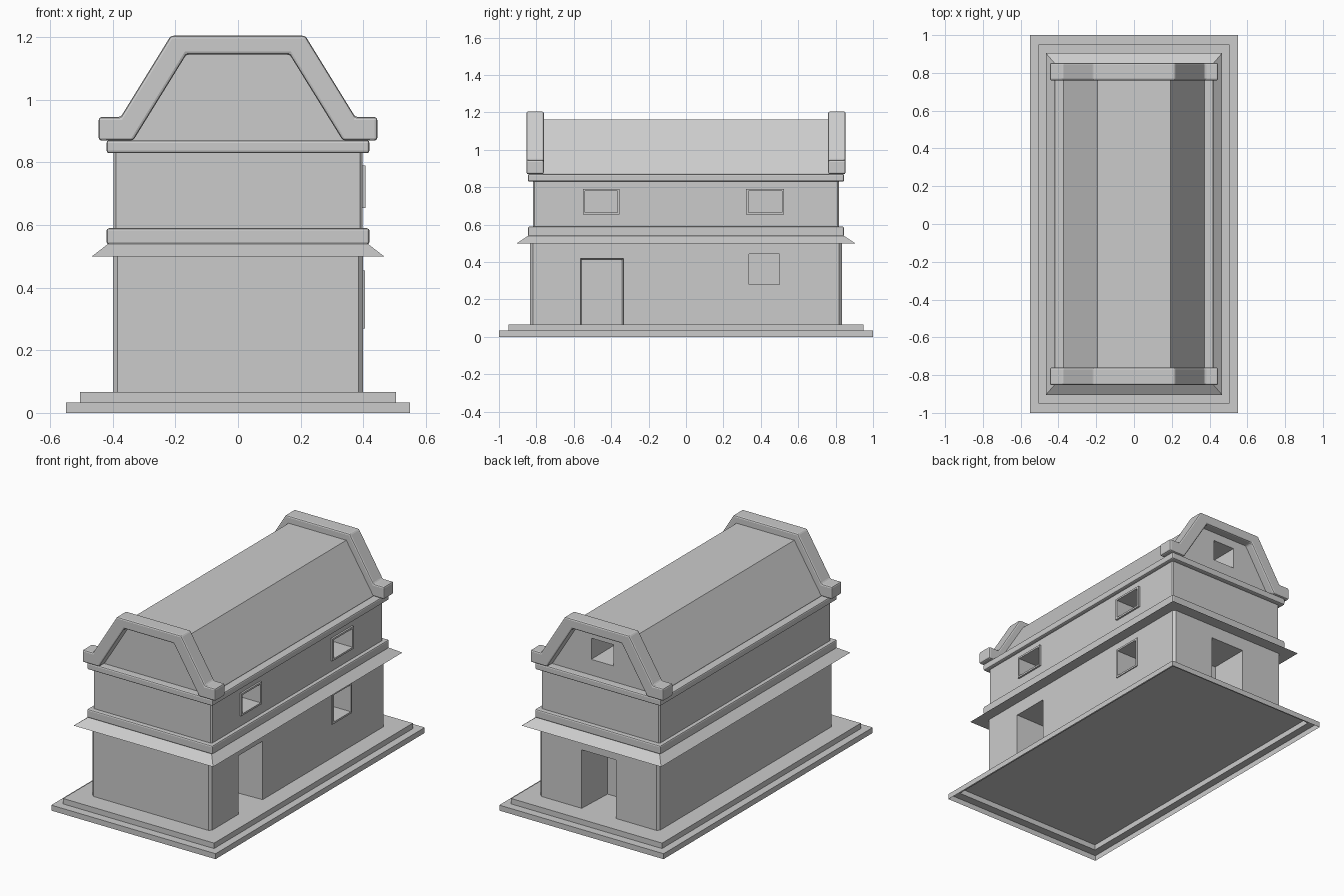
import bpy, bmesh
from mathutils import Vector

if "Cube" in bpy.data.objects:
    bpy.data.objects.remove(bpy.data.objects["Cube"])


def finish(name, bm, bevel=0):
    bmesh.ops.recalc_face_normals(bm, faces=bm.faces)
    me = bpy.data.meshes.new(name)
    bm.to_mesh(me)
    bm.free()
    ob = bpy.data.objects.new(name, me)
    bpy.context.collection.objects.link(ob)
    if bevel:
        m = ob.modifiers.new("bevel", 'BEVEL')
        m.width, m.segments, m.limit_method = bevel, 2, 'ANGLE'
    return ob


def loft(name, rings, bevel=0, bottom=True):
    """Stack closed rings of 3D points and cap the ends."""
    bm = bmesh.new()
    rows = [[bm.verts.new(p) for p in r] for r in rings]
    n = len(rows[0])
    for a, b in zip(rows, rows[1:]):
        for i in range(n):
            j = (i + 1) % n
            bm.faces.new((a[i], a[j], b[j], b[i]))
    bm.faces.new(rows[-1])
    if bottom:
        bm.faces.new(rows[0][::-1])
    return finish(name, bm, bevel)


def rect(hx, hy, z, c=0):
    """Rectangle ring, optionally with cut corners."""
    if not c:
        return [(-hx, -hy, z), (hx, -hy, z), (hx, hy, z), (-hx, hy, z)]
    return [(-hx + c, -hy, z), (hx - c, -hy, z), (hx, -hy + c, z), (hx, hy - c, z),
            (hx - c, hy, z), (-hx + c, hy, z), (-hx, hy - c, z), (-hx, -hy + c, z)]


def along_y(profile, y):
    return [(x, y, z) for x, z in profile]


def wall_box(name, axis, u0, u1, z0, z1, d_in, d_out, taper=0):
    """Box on the +x or +y wall, narrowing inwards by taper."""
    def ring(d, t):
        q = [(u0 + t, z0 + t), (u1 - t, z0 + t), (u1 - t, z1 - t), (u0 + t, z1 - t)]
        return [(d, u, z) if axis == 'x' else (u, d, z) for u, z in q]
    return loft(name, [ring(d_in, taper), ring(d_out, 0)])


def cut(target, cutter):
    m = target.modifiers.new("opening", 'BOOLEAN')
    m.operation, m.solver, m.object = 'DIFFERENCE', 'EXACT', cutter
    bpy.context.view_layer.objects.active = target
    bpy.ops.object.modifier_apply(modifier=m.name)


# stepped plinth, open underneath
loft("plinth", [rect(.55, 1, 0), rect(.55, 1, .033),
                rect(.505, .95, .033), rect(.505, .95, .066)], bottom=False)

# two storeys with chamfered corners
lower = loft("lower_storey", [rect(.40, .833, .066, .015), rect(.40, .833, .545, .015)])
upper = loft("upper_storey", [rect(.397, .818, .58, .007), rect(.397, .818, .84, .007)])

# skirt roof, string course and cornice
loft("skirt_roof", [rect(.467, .905, .50), rect(.415, .845, .54)])
loft("string_course", [rect(.42, .845, .538), rect(.42, .845, .59)], .008)
loft("cornice", [rect(.42, .845, .83), rect(.42, .845, .871)], .008)

# main roof
half = [(.372, .868), (.372, .876), (.193, 1.162)]
prof = half + [(-x, z) for x, z in reversed(half)]
roof = loft("main_roof", [along_y(prof, -.80), along_y(prof, .80)])

# raised gable surrounds with stepped feet
outer = [(.445, .87), (.445, .945), (.375, .945), (.215, 1.205)]
inner = [(.165, 1.145), (.335, .87)]
arch = (outer + [(-x, z) for x, z in reversed(outer)]
        + [(-x, z) for x, z in reversed(inner)] + inner)
for label, s in (("front", -1), ("back", 1)):
    loft(label + "_gable_surround", [along_y(arch, s * .76), along_y(arch, s * .853)], .009)

# framed windows on the right side
windows = [(upper, -.55, -.355, .655, .79, .408), (upper, .322, .525, .655, .79, .408),
           (lower, .325, .51, .27, .455, .406)]
for i, (wall, y0, y1, z0, z1, face) in enumerate(windows):
    frame = wall_box(f"window_frame_{i}", 'x', y0, y1, z0, z1, .38, face)
    t = .011
    cutter = wall_box("window_cutter", 'x', y0 + t, y1 - t, z0 + t, z1 - t, .17, .45)
    cut(wall, cutter)
    cut(frame, cutter)
    bpy.data.objects.remove(cutter)

# side door, back door and back gable window
openings = [(lower, 'x', -.565, -.335, .03, .42, .17, .402),
            (lower, 'y', -.115, .115, .03, .42, .60, .835),
            (roof, 'y', -.075, .075, .965, 1.095, .60, .82)]
for wall, axis, u0, u1, z0, z1, d_in, d_out in openings:
    cutter = wall_box("door_cutter", axis, u0, u1, z0, z1, d_in, d_out, .01)
    cut(wall, cutter)
    bpy.data.objects.remove(cutter)
